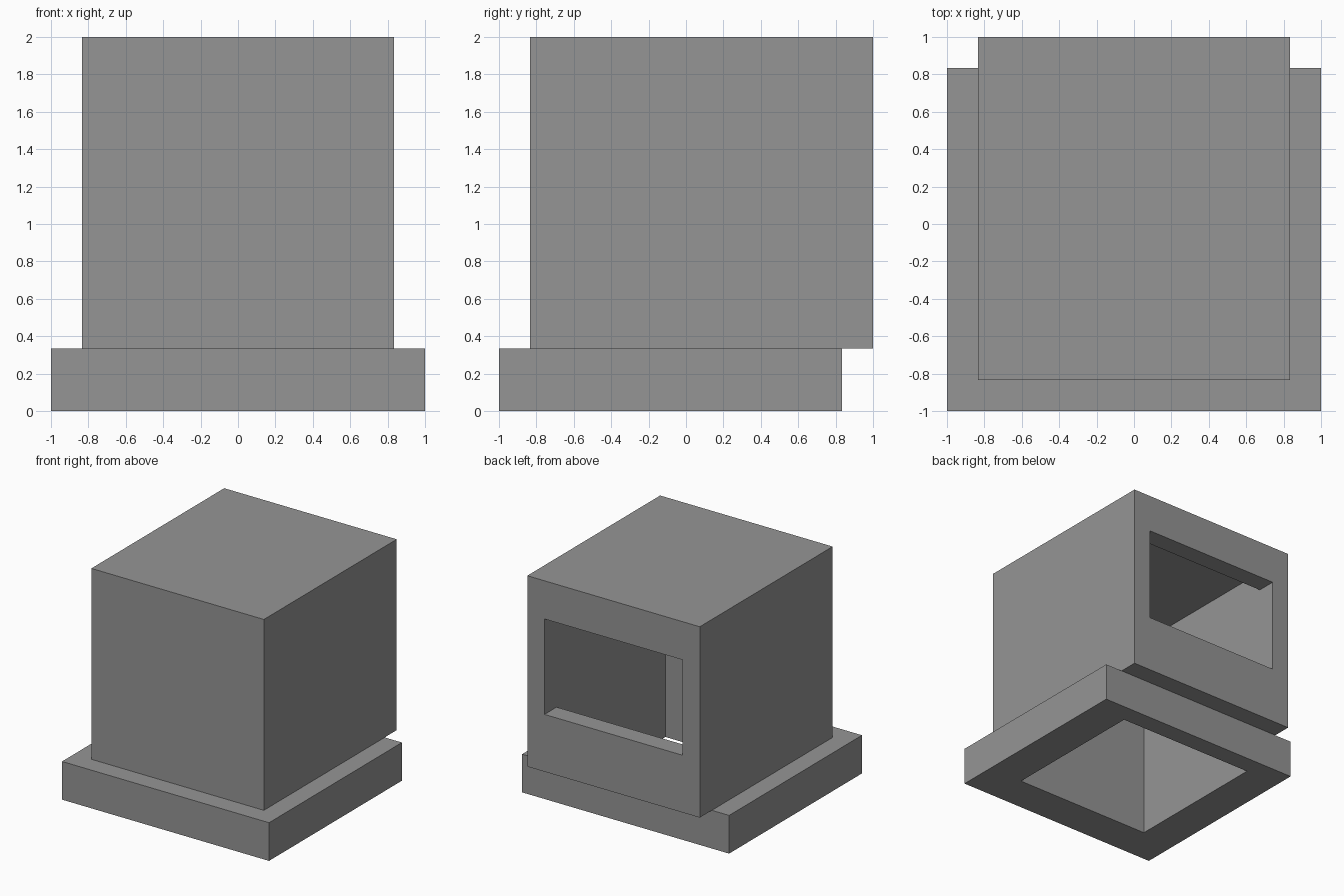
import bpy
import bmesh

U = 1 / 6  # one wall thickness

cube = bpy.data.objects.get("Cube")
if cube:
    bpy.data.objects.remove(cube, do_unlink=True)

grey = bpy.data.materials.new("plain grey")
grey.use_nodes = True
colour = (0.3, 0.3, 0.3, 1)
grey.diffuse_color = colour
grey.node_tree.nodes["Principled BSDF"].inputs["Base Color"].default_value = colour


def extrude_profile(name, half_width, profile):
    """Solid made from a (y, z) outline extruded symmetrically across x."""
    bm = bmesh.new()
    face = bm.faces.new([bm.verts.new((-half_width * U, y * U, z * U)) for y, z in profile])
    side = bmesh.ops.extrude_face_region(bm, geom=[face])["geom"]
    verts = [v for v in side if isinstance(v, bmesh.types.BMVert)]
    bmesh.ops.translate(bm, verts=verts, vec=(2 * half_width * U, 0, 0))
    bmesh.ops.recalc_face_normals(bm, faces=bm.faces)
    mesh = bpy.data.meshes.new(name)
    bm.to_mesh(mesh)
    bm.free()
    mesh.materials.append(grey)
    obj = bpy.data.objects.new(name, mesh)
    bpy.context.collection.objects.link(obj)
    return obj


def rect(y0, y1, z0, z1):
    return [(y0, z0), (y1, z0), (y1, z1), (y0, z1)]


def hollow(obj, cutter):
    """Cut a shape out of a part and discard the cutter."""
    cutter.hide_render = True
    mod = obj.modifiers.new("hollow", "BOOLEAN")
    mod.operation = "DIFFERENCE"
    mod.solver = "EXACT"
    mod.object = cutter
    bpy.context.view_layer.objects.active = obj
    bpy.ops.object.modifier_apply(modifier=mod.name)
    bpy.data.objects.remove(cutter, do_unlink=True)


# Base collar with a square hole through it
base = extrude_profile("base_collar", 6, rect(-6, 5, 0, 2))
hollow(base, extrude_profile("base_hole", 4, rect(-4, 4, -1, 3)))

# Hollow box, open underneath, with a window through its back wall
body = extrude_profile("hollow_body", 5, rect(-5, 6, 2, 12))
hollow(body, extrude_profile("body_cavity", 4, [
    (-4, 1), (5, 1), (5, 5), (7, 5), (7, 10), (5, 10), (5, 11), (-4, 11)]))
